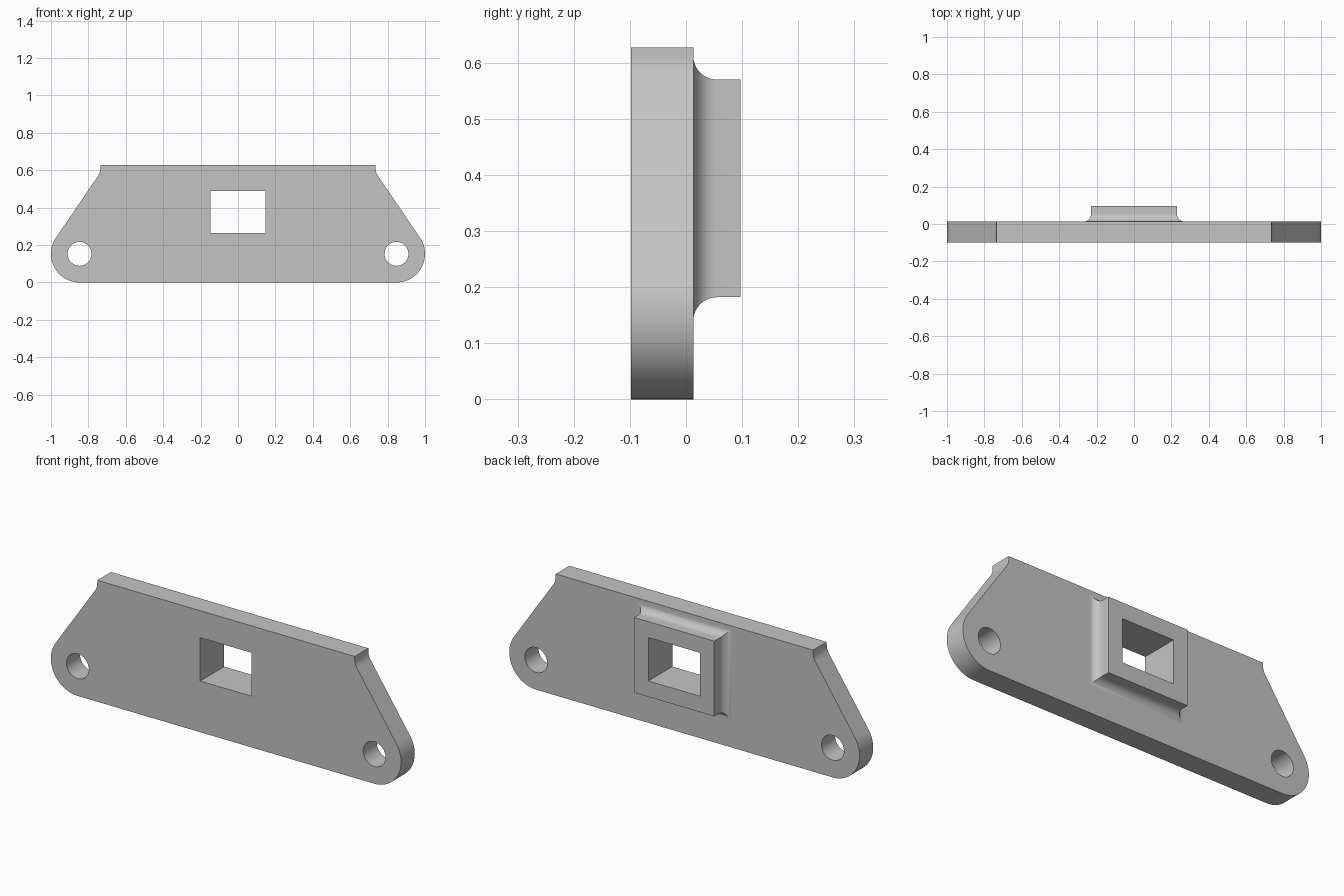
import bpy
import bmesh
from math import sin, cos, tan, pi, atan2
from mathutils import Matrix

cube = bpy.data.objects.get("Cube")
if cube:
    bpy.data.objects.remove(cube, do_unlink=True)

# Main dimensions
FRONT, BACK, COLLAR_BACK = -0.098, 0.013, 0.097
TOP = 0.627
LUG_X, LUG_R, BOLT_R = 0.847, 0.153, 0.064
SHOULDER_X = 0.735
HOLE_X, HOLE_Z, WALL, WINDOW_Z = 0.147, 0.112, 0.082, 0.376
FILLET = 0.042

grey = bpy.data.materials.new("plain grey")
grey.use_nodes = True
colour = (0.55, 0.55, 0.55, 1)
grey.diffuse_color = colour
grey.node_tree.nodes["Principled BSDF"].inputs["Base Color"].default_value = colour


def arc(cx, cz, r, start, end, steps):
    return [(cx + r * cos(start + (end - start) * i / steps),
             cz + r * sin(start + (end - start) * i / steps)) for i in range(steps + 1)]


def rectangle(hx, hz):
    return [(sx * hx, WINDOW_Z + sz * hz) for sx, sz in ((-1, -1), (1, -1), (1, 1), (-1, 1))]


def finish(name, mesh):
    obj = bpy.data.objects.new(name, mesh)
    bpy.context.collection.objects.link(obj)
    mesh.materials.clear()
    mesh.materials.append(grey)
    bpy.ops.object.select_all(action="DESELECT")
    obj.select_set(True)
    bpy.context.view_layer.objects.active = obj
    bpy.ops.object.shade_smooth_by_angle(angle=pi / 6)
    return obj


# Plate outline: round lug, sloping side, small concave curve up to the shoulder
slope = 0.598                       # lean of the sloping side from vertical
notch_r = 0.075
bend_z = LUG_R + LUG_R * sin(slope) + (LUG_X + LUG_R * cos(slope) - SHOULDER_X) / tan(slope)
notch_z = bend_z + notch_r * tan(slope / 2)
right_half = (arc(LUG_X, LUG_R, LUG_R, -pi / 2, slope, 28)
              + arc(SHOULDER_X + notch_r, notch_z, notch_r, pi + slope, pi, 8)
              + [(SHOULDER_X, TOP)])
outline = right_half + [(-x, z) for x, z in reversed(right_half)]

# Plate: filled outline with two bolt holes and a central window
curve = bpy.data.curves.new("plate_profile", "CURVE")
curve.dimensions = "2D"
curve.fill_mode = "BOTH"
curve.extrude = (BACK - FRONT) / 2
bolt_holes = [arc(s * LUG_X, LUG_R, BOLT_R, 0, 2 * pi, 40)[:-1] for s in (-1, 1)]
for loop in [outline, rectangle(HOLE_X, HOLE_Z)] + bolt_holes:
    spline = curve.splines.new("POLY")
    spline.points.add(len(loop) - 1)
    for point, (x, z) in zip(spline.points, loop):
        point.co = (x, z, 0, 1)
    spline.use_cyclic_u = True
profile = bpy.data.objects.new("plate_profile", curve)
bpy.context.collection.objects.link(profile)
bpy.context.view_layer.update()
evaluated = profile.evaluated_get(bpy.context.evaluated_depsgraph_get())
plate = bpy.data.meshes.new_from_object(evaluated)
bpy.data.objects.remove(profile, do_unlink=True)

bm = bmesh.new()
bm.from_mesh(plate)
bmesh.ops.remove_doubles(bm, verts=bm.verts, dist=0.0001)
bmesh.ops.transform(bm, verts=bm.verts, matrix=Matrix.Translation((0, (FRONT + BACK) / 2, 0))
                    @ Matrix.Rotation(pi / 2, 4, "X"))
bmesh.ops.recalc_face_normals(bm, faces=bm.faces)
bm.to_mesh(plate)
bm.free()
finish("mounting_plate", plate)

# Collar: mitred rectangular rings from the fillet foot to the rim and back down the window
steps = 10
section = [(WALL + FILLET * (1 - sin(a)), BACK + FILLET * (1 - cos(a)))
           for a in (pi / 2 * i / steps for i in range(steps + 1))]
section += [(WALL, COLLAR_BACK), (0, COLLAR_BACK), (0, BACK)]
bm = bmesh.new()
rings = [[bm.verts.new((x, y, z)) for x, z in rectangle(HOLE_X + grow, HOLE_Z + grow)]
         for grow, y in section]
for lower, upper in zip(rings, rings[1:] + rings[:1]):
    for i in range(4):
        j = (i + 1) % 4
        bm.faces.new((lower[i], lower[j], upper[j], upper[i]))
bmesh.ops.recalc_face_normals(bm, faces=bm.faces)
collar = bpy.data.meshes.new("window_collar")
bm.to_mesh(collar)
bm.free()
finish("window_collar", collar)
